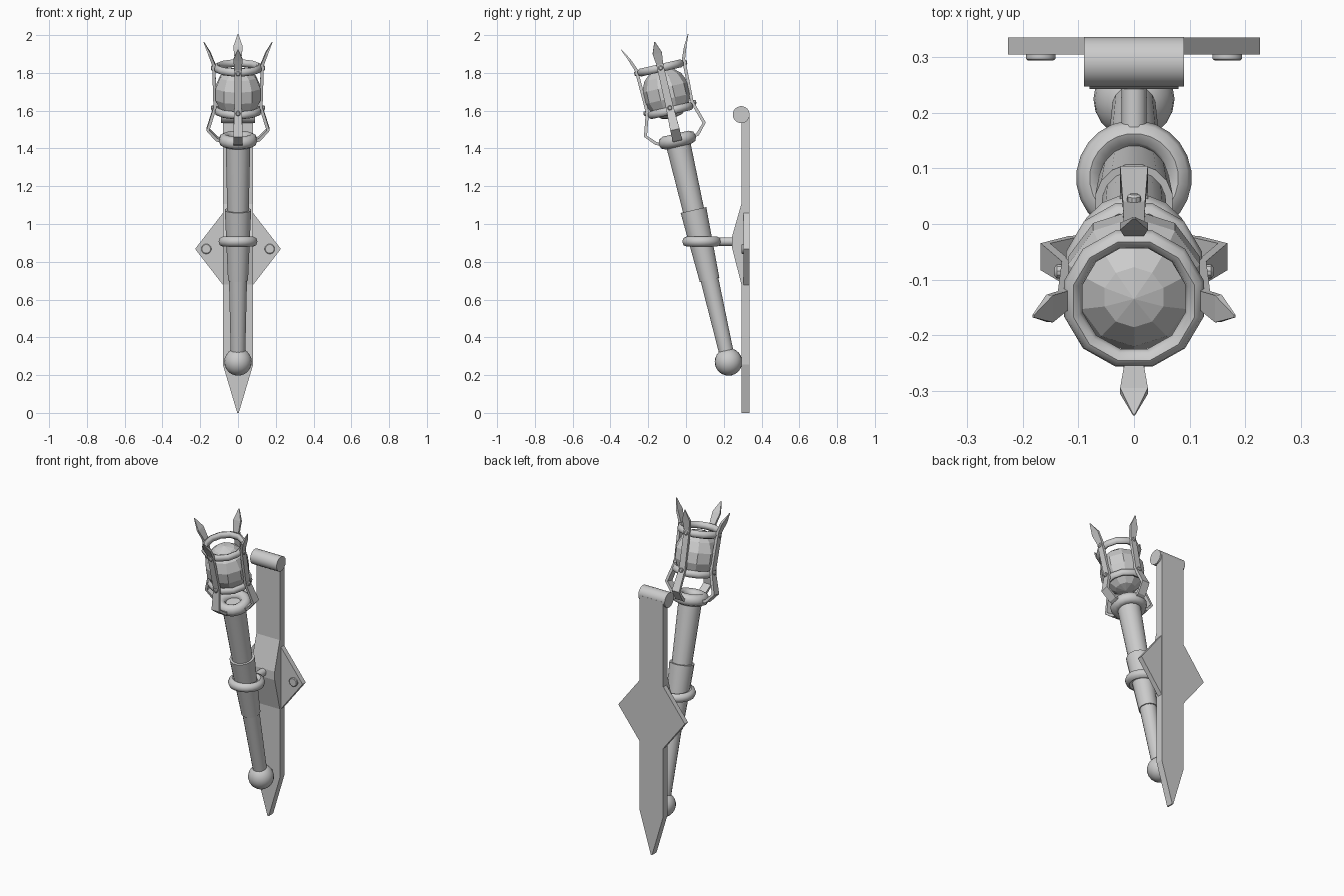
import bpy, bmesh, math
from mathutils import Matrix, Vector

if "Cube" in bpy.data.objects:
    bpy.data.objects.remove(bpy.data.objects["Cube"])

# tilted torch frame: origin at the pommel, local z along the shaft
TORCH = Matrix.Translation((0, 0.225, 0.27)) @ Matrix.Rotation(math.radians(13), 4, 'X')


def finish(name, bm, mat=Matrix(), smooth=35):
    bmesh.ops.recalc_face_normals(bm, faces=bm.faces)
    bm.transform(mat)
    me = bpy.data.meshes.new(name)
    bm.to_mesh(me)
    bm.free()
    ob = bpy.data.objects.new(name, me)
    bpy.context.collection.objects.link(ob)
    if smooth:
        bpy.ops.object.select_all(action='DESELECT')
        ob.select_set(True)
        bpy.context.view_layer.objects.active = ob
        bpy.ops.object.shade_smooth_by_angle(angle=math.radians(smooth))
    return ob


def lathe(name, profile, segs, mat=Matrix(), closed=False, smooth=35):
    """Revolve (radius, height) points about z; open profiles get capped."""
    bm = bmesh.new()
    rows = [[bm.verts.new((r * math.cos(a), r * math.sin(a), z))
             for a in (math.tau * (i + 0.5) / segs for i in range(segs))] for r, z in profile]
    pairs = list(zip(rows, rows[1:] + rows[:1])) if closed else list(zip(rows, rows[1:]))
    for a, b in pairs:
        for i in range(segs):
            j = (i + 1) % segs
            bm.faces.new((a[i], a[j], b[j], b[i]))
    if not closed:
        bm.faces.new(rows[0])
        bm.faces.new(rows[-1])
    return finish(name, bm, mat, smooth)


def ring(name, major, hr, hz, z, segs, mat=Matrix()):
    prof = [(major + hr * math.cos(math.tau * k / 8), z + hz * math.sin(math.tau * k / 8))
            for k in range(8)]
    return lathe(name, prof, segs, mat, closed=True, smooth=50)


def ball(name, r, hz, z, segs, rings, smooth):
    bm = bmesh.new()
    bmesh.ops.create_uvsphere(bm, u_segments=segs, v_segments=rings, radius=1)
    return finish(name, bm, TORCH @ Matrix.Translation((0, 0, z)) @ Matrix.Diagonal((r, r, hz, 1)), smooth)


def prism(name, points, depth):
    """Extrude a closed outline of 3D points by a vector."""
    bm = bmesh.new()
    f = bm.faces.new([bm.verts.new(p) for p in points])
    ext = bmesh.ops.extrude_face_region(bm, geom=[f])
    bmesh.ops.translate(bm, vec=Vector(depth),
                        verts=[v for v in ext['geom'] if isinstance(v, bmesh.types.BMVert)])
    return finish(name, bm, smooth=0)


# wall bar: stations of (z, half width, front y), with a raised middle and pointed foot
bm = bmesh.new()
stations = [(0, 0.004, 0.293), (0.255, 0.08, 0.293), (0.68, 0.08, 0.293), (0.878, 0.08, 0.243),
            (0.93, 0.08, 0.243), (1.106, 0.08, 0.293), (1.58, 0.08, 0.293)]
loops = [[bm.verts.new(p) for p in ((-w, y, z), (w, y, z), (w, 0.337, z), (-w, 0.337, z))]
         for z, w, y in stations]
for a, b in zip(loops, loops[1:]):
    for i in range(4):
        j = (i + 1) % 4
        bm.faces.new((a[i], a[j], b[j], b[i]))
bm.faces.new(loops[0])
bm.faces.new(loops[-1])
finish("wall_bar", bm, smooth=0)

# rolled top of the bar
lathe("bar_scroll", [(0.045, -0.09), (0.045, 0.09)], 20,
      Matrix.Translation((0, 0.292, 1.579)) @ Matrix.Rotation(math.pi / 2, 4, 'Y'))

# mounting wings and their screws
for s, side in ((-1, "left"), (1, "right")):
    prism("mount_wing_" + side, [(s * 0.07, 0.305, 0.665), (s * 0.227, 0.305, 0.868),
                                 (s * 0.07, 0.305, 1.071)], (0, 0.031, 0))
    lathe("mount_screw_" + side, [(0.027, 0), (0.027, 0.01), (0.023, 0.013)], 16,
          Matrix.Translation((s * 0.168, 0.307, 0.868)) @ Matrix.Rotation(math.pi / 2, 4, 'X'))

# holder ring and stem
ring("holder_ring", 0.08, 0.024, 0.027, 0, 24, Matrix.Translation((0, 0.083, 0.907)))
lathe("holder_stem", [(0.023, 0), (0.023, 0.085)], 12,
      Matrix.Translation((0, 0.26, 0.907)) @ Matrix.Rotation(math.pi / 2, 4, 'X'))

# handle
ball("pommel", 0.073, 0.073, 0, 20, 12, 35)
lathe("shaft", [(0.038, 0), (0.067, 1.21)], 16, TORCH)
lathe("grip_sleeve", [(0.054, 0.445), (0.071, 0.825)], 16, TORCH)
ring("collar", 0.072, 0.032, 0.035, 1.205, 16, TORCH)

# fire basket
ball("coal", 0.128, 0.14, 1.46, 10, 7, 0)
ring("basket_ring_upper", 0.113, 0.017, 0.021, 1.597, 12, TORCH)
ring("basket_ring_lower", 0.111, 0.016, 0.021, 1.365, 12, TORCH)

# four bent prongs with leaf tips: (outer radius, height, half width)
path = [(0.085, 1.195, 0.025), (0.118, 1.205, 0.025), (0.168, 1.262, 0.025), (0.130, 1.385, 0.02),
        (0.137, 1.615, 0.018), (0.158, 1.675, 0.025), (0.183, 1.738, 0.002)]
for k, side in enumerate(("right", "back", "left", "front")):
    turn = TORCH @ Matrix.Rotation(k * math.pi / 2, 4, 'Z')
    bm = bmesh.new()
    secs = []
    for i, (r, z, w) in enumerate(path):
        a, b = path[max(i - 1, 0)], path[min(i + 1, len(path) - 1)]
        d = Vector((b[0] - a[0], b[1] - a[1])).normalized()
        t = 0.017 if i < 5 else (0.013 if i == 5 else 0.003)
        ri, zi = r - d.y * t, z + d.x * t
        secs.append([bm.verts.new(p) for p in ((r, -w, z), (r, w, z), (ri, w, zi), (ri, -w, zi))])
    for a, b in zip(secs, secs[1:]):
        for i in range(4):
            j = (i + 1) % 4
            bm.faces.new((a[i], a[j], b[j], b[i]))
    bm.faces.new(secs[0])
    bm.faces.new(secs[-1])
    finish("prong_" + side, bm, turn, smooth=0)
    # rivets where the prong crosses the rings
    for level, z in (("upper", 1.597), ("lower", 1.38)):
        lathe("rivet_%s_%s" % (side, level), [(0.013, 0), (0.013, 0.012), (0.008, 0.016)], 10,
              turn @ Matrix.Translation((0.127, 0, z)) @ Matrix.Rotation(math.pi / 2, 4, 'Y'))
